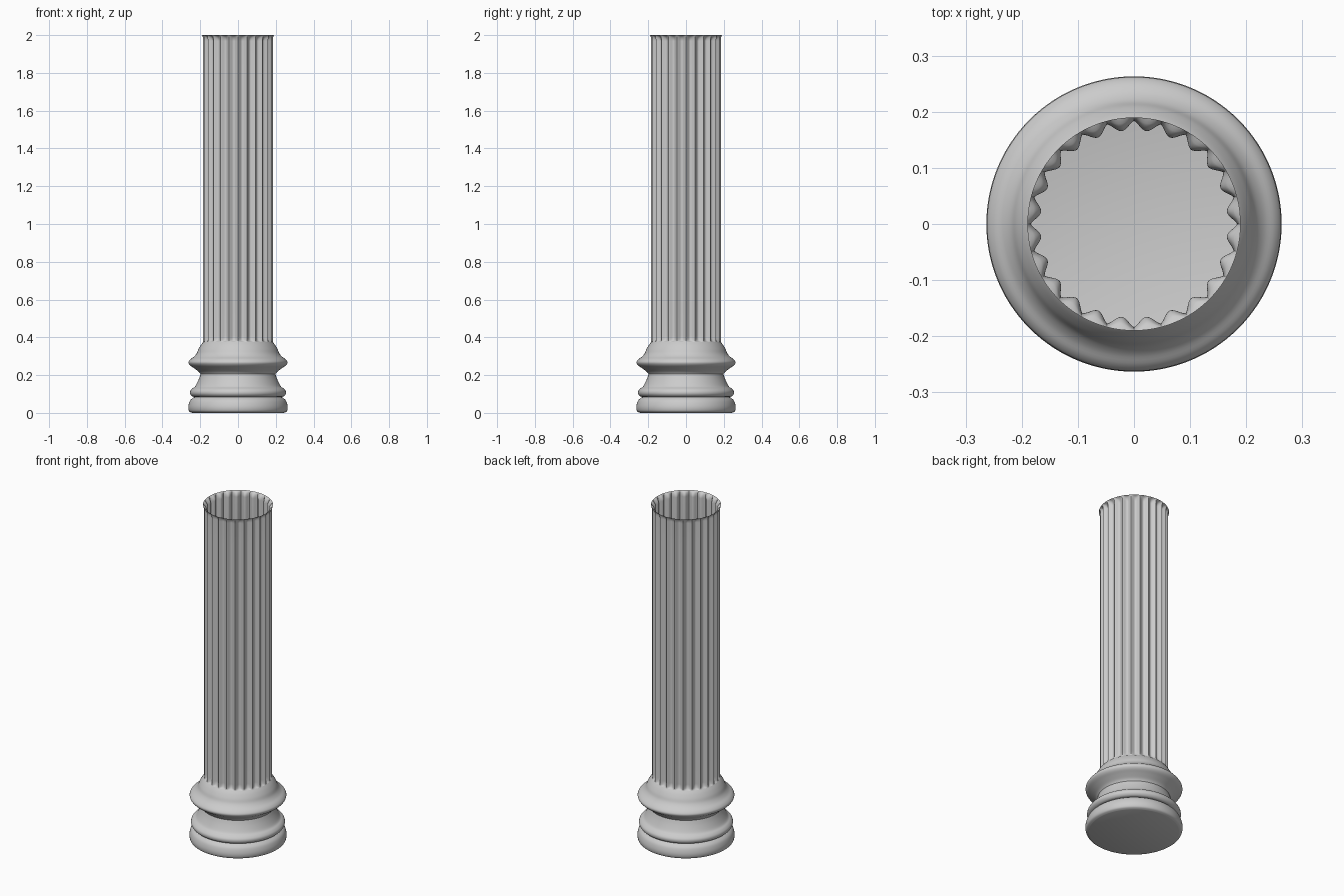
import bpy, bmesh, math

if "Cube" in bpy.data.objects:
    bpy.data.objects.remove(bpy.data.objects["Cube"])

FLUTES = 24
STEPS = 12                 # samples across one flute
SEGS = FLUTES * STEPS
DEPTH = 0.017              # flute depth

stone = bpy.data.materials.new("grey stone")
stone.diffuse_color = (0.6, 0.6, 0.6, 1)
stone.use_nodes = True
stone.node_tree.nodes["Principled BSDF"].inputs["Base Color"].default_value = stone.diffuse_color


def smooth_profile(pts, n=4):
    """Catmull-Rom curve through (radius, height) points."""
    out = []
    for i in range(len(pts) - 1):
        p0, p1 = pts[max(i - 1, 0)], pts[i]
        p2, p3 = pts[i + 1], pts[min(i + 2, len(pts) - 1)]
        for k in range(n):
            t = k / n
            out.append(tuple(
                0.5 * (2 * b + (c - a) * t + (2 * a - 5 * b + 4 * c - d) * t * t
                       + (3 * b - a - 3 * c + d) * t ** 3)
                for a, b, c, d in zip(p0, p1, p2, p3)))
    return out + [pts[-1]]


def lathe(name, rows, cap_bottom=False):
    """Revolve rows of (radius, height, flute depth)."""
    bm = bmesh.new()
    rings = []
    for r, z, d in rows:
        ring = []
        for s in range(SEGS):
            a = 2 * math.pi * s / SEGS
            rr = r - d * abs(math.sin(a * FLUTES / 2)) ** 1.3
            ring.append(bm.verts.new((rr * math.cos(a), rr * math.sin(a), z)))
        rings.append(ring)
    for lo, hi in zip(rings, rings[1:]):
        for s in range(SEGS):
            t = (s + 1) % SEGS
            bm.faces.new((lo[s], lo[t], hi[t], hi[s]))
    if cap_bottom:
        bm.faces.new(rings[0][::-1])
    me = bpy.data.meshes.new(name)
    bm.to_mesh(me)
    bm.free()
    me.materials.append(stone)
    ob = bpy.data.objects.new(name, me)
    bpy.context.collection.objects.link(ob)
    bpy.ops.object.select_all(action='DESELECT')
    ob.select_set(True)
    bpy.context.view_layer.objects.active = ob
    bpy.ops.object.shade_smooth_by_angle(angle=math.radians(40))
    return ob


# Moulded base: bottom roll, middle roll, hollow, upper roll and neck
bottom_roll = [(0.243, 0), (0.258, 0.008), (0.263, 0.025), (0.261, 0.045),
               (0.253, 0.066), (0.238, 0.08), (0.228, 0.084)]
middle_roll = [(0.228, 0.084), (0.243, 0.088), (0.253, 0.1), (0.253, 0.115),
               (0.243, 0.128), (0.23, 0.137), (0.22, 0.152), (0.207, 0.18),
               (0.198, 0.205)]
upper_roll = [(0.198, 0.205), (0.208, 0.218), (0.232, 0.236), (0.254, 0.252),
              (0.262, 0.268), (0.252, 0.284), (0.233, 0.298), (0.219, 0.315),
              (0.209, 0.338), (0.196, 0.36), (0.184, 0.375)]
profile = (smooth_profile(bottom_roll)[:-1] + smooth_profile(middle_roll)[:-1]
           + smooth_profile(upper_roll))
lathe("moulded_base", [(r, z, 0) for r, z in profile], cap_bottom=True)

# Fluted open shaft: flutes fade out at both ends, rim flares slightly
R, Z0, Z1, END = 0.184, 0.375, 2.0, 0.032
rows = []
for i in range(9):
    t = i / 8
    rows.append((R, Z0 + END * t, DEPTH * math.sqrt(1 - (1 - t) ** 2)))
for i in range(1, 12):
    rows.append((R, Z0 + END + (Z1 - Z0 - 2 * END) * i / 12, DEPTH))
for i in range(9):
    t = i / 8
    rows.append((R + 0.006 * t * t, Z1 - END * (1 - t),
                 DEPTH * math.sqrt(1 - t * t)))
lathe("fluted_shaft", rows)
